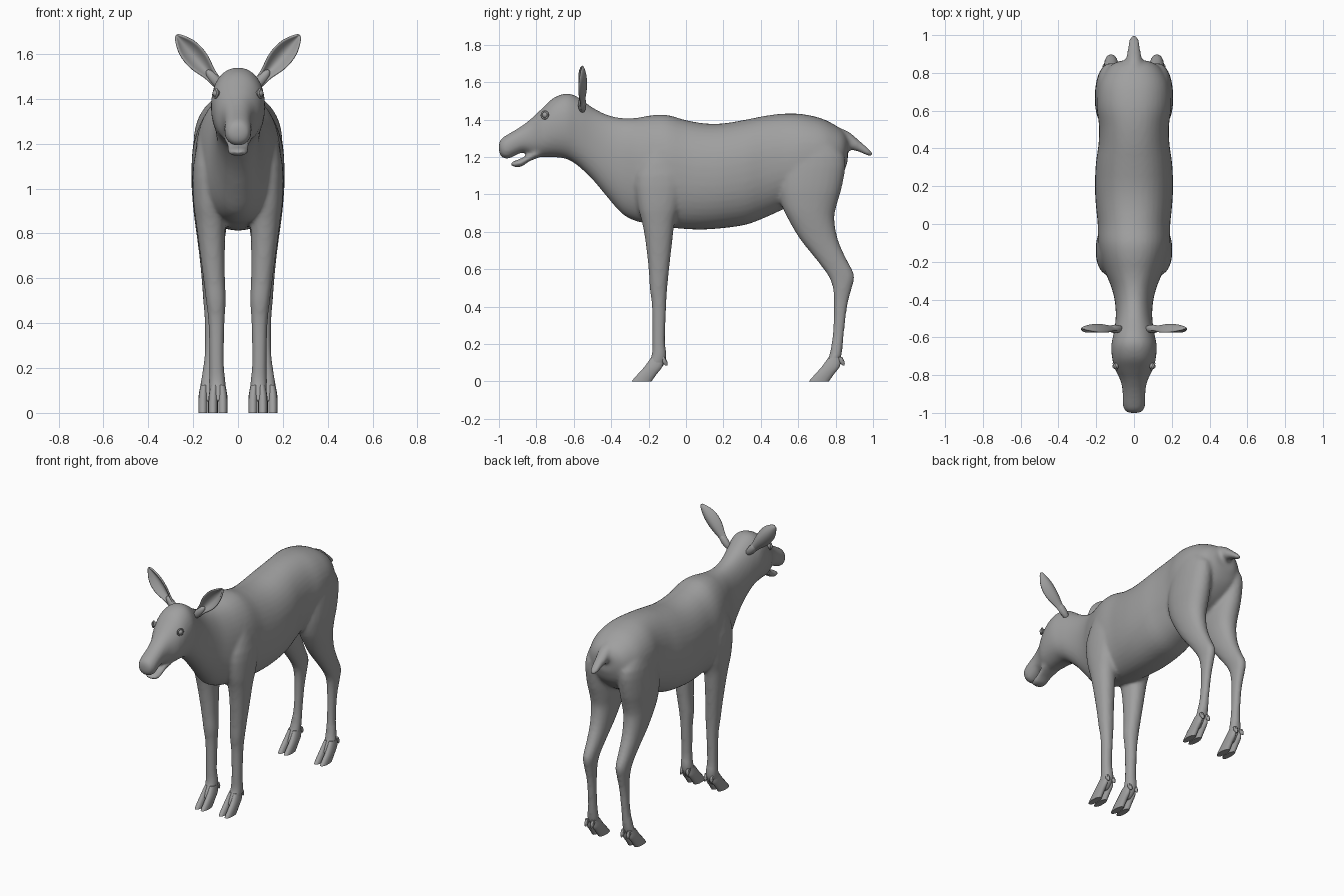
import bpy, bmesh, math
from mathutils import Vector, Matrix

if "Cube" in bpy.data.objects:
    bpy.data.objects.remove(bpy.data.objects["Cube"])

hide = bpy.data.materials.new("grey_hide")
hide.diffuse_color = (0.35, 0.35, 0.35, 1)
hide.use_nodes = True
hide.node_tree.nodes["Principled BSDF"].inputs["Base Color"].default_value = hide.diffuse_color


def spline(rows, steps):
    """Catmull-Rom interpolation of cross-section rows."""
    rows = [Vector(r) for r in rows]
    out = []
    for i in range(len(rows) - 1):
        b, c = rows[i], rows[i + 1]
        a = rows[i - 1] if i else b
        d = rows[i + 2] if i + 2 < len(rows) else c
        for k in range(steps):
            t = k / steps
            out.append(0.5 * (2 * b + (c - a) * t + (2 * a - 5 * b + 4 * c - d) * t * t
                              + (3 * b - a - 3 * c + d) * t ** 3))
    return out + [rows[-1]]


def loft(bm, rows, axis, side=1, sides=24, steps=3, power=2.2):
    """Rows are (position, x min, x max, other min, other max)."""
    rings = []
    for p, x0, x1, o0, o1 in spline(rows, steps):
        ring = []
        for k in range(sides):
            a = 2 * math.pi * k / sides
            c, s = math.cos(a), math.sin(a)
            x = (x0 + x1) / 2 + (x1 - x0) / 2 * math.copysign(abs(c) ** (2 / power), c)
            o = (o0 + o1) / 2 + (o1 - o0) / 2 * math.copysign(abs(s) ** (2 / power), s)
            ring.append(bm.verts.new((side * x, p, o) if axis == "y" else (side * x, o, p)))
        rings.append(ring)
    faces = [bm.faces.new((r[k], r[(k + 1) % sides], q[(k + 1) % sides], q[k]))
             for r, q in zip(rings, rings[1:]) for k in range(sides)]
    faces += [bm.faces.new(rings[0]), bm.faces.new(rings[-1])]
    bmesh.ops.recalc_face_normals(bm, faces=faces)


def finish(bm, name, angle=50):
    me = bpy.data.meshes.new(name)
    bm.to_mesh(me)
    bm.free()
    me.materials.append(hide)
    ob = bpy.data.objects.new(name, me)
    bpy.context.collection.objects.link(ob)
    bpy.ops.object.select_all(action="DESELECT")
    ob.select_set(True)
    bpy.context.view_layer.objects.active = ob
    bpy.ops.object.shade_smooth_by_angle(angle=math.radians(angle))
    return ob


# Head, neck and trunk: y, half width, bottom, top
head = [(-1.0, .03, 1.225, 1.275), (-.985, .05, 1.2, 1.3), (-.955, .06, 1.19, 1.32),
        (-.92, .06, 1.205, 1.34), (-.87, .062, 1.225, 1.372), (-.82, .075, 1.212, 1.412),
        (-.77, .1, 1.2, 1.46), (-.71, .116, 1.2, 1.515), (-.64, .12, 1.19, 1.54)]
neck = [(-.58, .108, 1.155, 1.522), (-.5, .097, 1.08, 1.465), (-.42, .1, .985, 1.425),
        (-.34, .118, .895, 1.408), (-.26, .15, .855, 1.41)]
trunk = [(-.18, .175, .842, 1.424), (-.1, .19, .825, 1.425), (0, .192, .815, 1.397),
         (.1, .202, .813, 1.38), (.2, .207, .82, 1.38), (.32, .202, .838, 1.4),
         (.42, .188, .875, 1.42), (.52, .185, .92, 1.432), (.62, .198, .96, 1.43),
         (.72, .192, 1.0, 1.408), (.79, .165, 1.05, 1.375), (.84, .125, 1.11, 1.34),
         (.865, .07, 1.18, 1.305)]
bm = bmesh.new()
loft(bm, [(y, -w, w, b, t) for y, w, b, t in head + neck + trunk], "y", sides=40)
# Lower jaw
loft(bm, [(-.935, -.028, .028, 1.155, 1.172), (-.915, -.044, .044, 1.146, 1.18),
          (-.88, -.046, .046, 1.148, 1.194), (-.84, -.052, .052, 1.176, 1.215),
          (-.78, -.065, .065, 1.2, 1.26)], "y")
# Tail
loft(bm, [(.8, -.06, .06, 1.26, 1.365), (.87, -.042, .042, 1.24, 1.335),
          (.92, -.034, .034, 1.23, 1.293), (.97, -.027, .027, 1.208, 1.25),
          (1.0, -.012, .012, 1.203, 1.222)], "y")

# Legs: z, inner x, outer x, front y, back y
front_leg = [(1.28, .05, .165, -.2, -.06), (1.1, .05, .2, -.27, .0), (.95, .05, .2, -.26, -.03),
             (.85, .055, .188, -.235, -.06), (.75, .058, .175, -.217, -.073),
             (.6, .058, .155, -.2, -.09), (.5, .054, .143, -.194, -.1),
             (.4, .06, .132, -.182, -.106), (.22, .063, .128, -.18, -.112),
             (.14, .055, .13, -.184, -.104), (.09, .056, .126, -.21, -.116),
             (.05, .06, .118, -.23, -.15)]
hind_leg = [(1.32, .05, .17, .6, .76), (1.2, .04, .2, .53, .85), (1.05, .035, .208, .5, .836),
            (.95, .035, .203, .51, .808), (.87, .045, .195, .545, .793),
            (.76, .06, .18, .61, .812), (.66, .072, .168, .69, .855),
            (.57, .082, .16, .757, .9), (.5, .088, .155, .785, .887),
            (.4, .094, .148, .791, .862), (.25, .098, .15, .784, .844),
            (.14, .096, .166, .766, .832), (.09, .1, .168, .74, .812),
            (.05, .105, .163, .72, .785)]
for side in (1, -1):
    loft(bm, front_leg, "z", side)
    loft(bm, hind_leg, "z", side)
body = finish(bm, "body")
blend = body.modifiers.new("blend", "REMESH")
blend.mode = "VOXEL"
blend.voxel_size = 0.011
blend.use_smooth_shade = True
soft = body.modifiers.new("soften", "SMOOTH")
soft.factor = 0.5
soft.iterations = 6

# Cloven hooves and dewclaws
for label, cx, ty in (("front", .089, 0), ("hind", .134, .948)):
    for side, word in ((1, "right"), (-1, "left")):
        bm = bmesh.new()
        for d in (-1, 1):
            c = cx + d * .022
            loft(bm, [(z, c - w + d * s, c + w + d * s, a + ty, b + ty) for z, w, s, a, b in (
                (.125, .016, -.005, -.19, -.12), (.08, .02, -.001, -.222, -.125),
                (.04, .021, 0, -.258, -.155), (.012, .021, 0, -.283, -.175),
                (0, .021, 0, -.292, -.183))], "z", side, sides=14)
            loft(bm, [(z, c - w, c + w, a + ty, b + ty) for z, w, a, b in (
                (.13, .012, -.135, -.112), (.105, .011, -.13, -.1), (.085, .004, -.11, -.1))],
                "z", side, sides=8)
        finish(bm, f"{label}_hoof_{word}")

# Cupped ears, eyes with lids, nostril rims
widths = [.022, .023, .027, .038, .047, .05, .049, .042, .027, .006]
for side, word in ((1, "right"), (-1, "left")):
    base, tip = Vector((.085, -.555, 1.463)), Vector((.276, -.555, 1.685))
    along = (tip - base).normalized()
    across = Vector((along.z, 0, -along.x))
    bm = bmesh.new()
    grid = []
    for i, w in enumerate(widths):
        row = []
        for j in range(9):
            s = j / 4 - 1
            p = base.lerp(tip, i / 9) + across * (w * s)
            p.y += .85 * w * (0.5 - s * s)
            row.append(bm.verts.new((side * p.x, p.y, p.z)))
        grid.append(row)
    for r, q in zip(grid, grid[1:]):
        for j in range(8):
            bm.faces.new((r[j], r[j + 1], q[j + 1], q[j]))
    bmesh.ops.recalc_face_normals(bm, faces=bm.faces)
    ear = finish(bm, f"ear_{word}", 80)
    thick = ear.modifiers.new("thickness", "SOLIDIFY")
    thick.thickness = .012
    thick.offset = 0
    ear.modifiers.new("round", "SUBSURF").levels = 1
    ear.modifiers["round"].render_levels = 1

    # Ear root
    bm = bmesh.new()
    bmesh.ops.create_uvsphere(bm, u_segments=16, v_segments=10, radius=1,
                              matrix=Matrix.Translation((side * .1, -.555, 1.482))
                              @ Matrix.Rotation(side * math.radians(41), 4, "Y")
                              @ Matrix.Diagonal((.024, .022, .06, 1)))
    finish(bm, f"ear_root_{word}")

    bm = bmesh.new()
    bmesh.ops.create_uvsphere(bm, u_segments=16, v_segments=10, radius=.017,
                              matrix=Matrix.Translation((side * .097, -.752, 1.425)))
    finish(bm, f"eye_{word}")
    for name, loc, rot, r, t in (
            ("eyelid", (side * .1, -.755, 1.425), (0, math.pi / 2, -side * .45), .019, .005),
            ("nostril", (side * .037, -.981, 1.265), (math.pi / 2, 0, side * .7), .011, .004)):
        bpy.ops.mesh.primitive_torus_add(location=loc, rotation=rot, major_radius=r, minor_radius=t,
                                         major_segments=20, minor_segments=8)
        rim = bpy.context.object
        rim.name = f"{name}_{word}"
        rim.data.materials.append(hide)
        bpy.ops.object.shade_smooth_by_angle(angle=math.radians(80))
